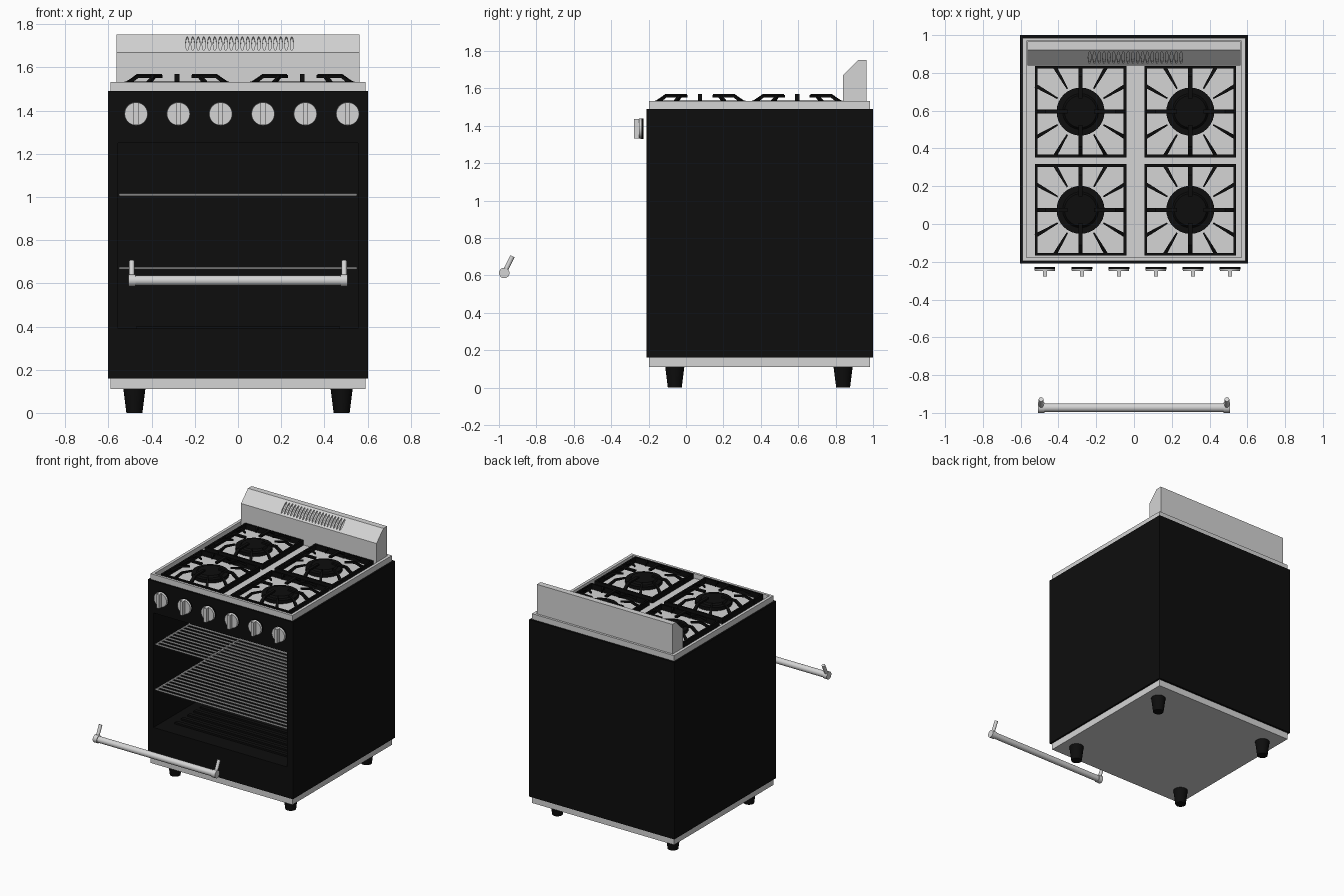
import bpy, bmesh, math
from mathutils import Vector, Matrix

if "Cube" in bpy.data.objects:
    bpy.data.objects.remove(bpy.data.objects["Cube"])


def material(name, c):
    m = bpy.data.materials.new(name)
    m.diffuse_color = (c, c, c, 1)
    m.use_nodes = True
    m.node_tree.nodes["Principled BSDF"].inputs["Base Color"].default_value = m.diffuse_color
    return m


BLACK = material("black enamel", 0.004)
STEEL = material("light steel", 0.66)


def finish(bm, name, mat, smooth=False):
    bmesh.ops.recalc_face_normals(bm, faces=bm.faces)
    me = bpy.data.meshes.new(name)
    bm.to_mesh(me)
    bm.free()
    ob = bpy.data.objects.new(name, me)
    bpy.context.collection.objects.link(ob)
    me.materials.append(mat)
    if smooth:
        bpy.ops.object.select_all(action='DESELECT')
        ob.select_set(True)
        bpy.context.view_layer.objects.active = ob
        bpy.ops.object.shade_smooth_by_angle(angle=math.radians(35))
    return ob


def add_box(bm, x0, x1, y0, y1, z0, z1):
    m = Matrix.Translation(((x0 + x1) / 2, (y0 + y1) / 2, (z0 + z1) / 2))
    m = m @ Matrix.Diagonal((x1 - x0, y1 - y0, z1 - z0, 1))
    bmesh.ops.create_cube(bm, size=1, matrix=m)


def add_rod(bm, a, b, r1, r2=None, seg=24, squash=1):
    """Cylinder or cone from a to b."""
    a, b = Vector(a), Vector(b)
    d = b - a
    m = Matrix.Translation((a + b) / 2) @ d.to_track_quat('Z', 'Y').to_matrix().to_4x4()
    m = m @ Matrix.Diagonal((squash, 1, 1, 1))
    bmesh.ops.create_cone(bm, cap_ends=True, segments=seg, radius1=r1,
                          radius2=r1 if r2 is None else r2, depth=d.length, matrix=m)


def box(name, mat, *dims):
    bm = bmesh.new()
    add_box(bm, *dims)
    return finish(bm, name, mat)


def prism(bm, profile, matrix, w0, w1):
    """Extrude an (r, z, width factor) outline sideways between two widths."""
    rings = [[bm.verts.new(matrix @ Vector((r, s * (w0 + (w1 - w0) * t), z)))
              for r, z, t in profile] for s in (-1, 1)]
    bm.faces.new(rings[0])
    bm.faces.new(rings[1][::-1])
    n = len(profile)
    for i in range(n):
        j = (i + 1) % n
        bm.faces.new((rings[0][i], rings[1][i], rings[1][j], rings[0][j]))


def cut(ob, cutter):
    mod = ob.modifiers.new("cut", 'BOOLEAN')
    mod.operation = 'DIFFERENCE'
    mod.solver = 'EXACT'
    mod.object = cutter
    bpy.ops.object.select_all(action='DESELECT')
    bpy.context.view_layer.objects.active = ob
    ob.select_set(True)
    bpy.ops.object.modifier_apply(modifier=mod.name)
    bpy.data.objects.remove(cutter)


# Cabinet with open oven cavity
body = box("oven_body", BLACK, -0.603, 0.603, -0.21, 1.0, 0.16, 1.49)
cut(body, box("cavity_cutter", BLACK, -0.555, 0.555, -0.4, 0.93, 0.39, 1.25))

# Base plate and tapered feet
box("base_plate", STEEL, -0.59, 0.59, -0.197, 0.985, 0.11, 0.16)
bm = bmesh.new()
for x in (-0.48, 0.48):
    for y in (-0.06, 0.84):
        add_rod(bm, (x, y, 0), (x, y, 0.11), 0.037, 0.051)
finish(bm, "feet", BLACK, True)

# Cooktop tray with raised rim
top = box("cooktop_tray", STEEL, -0.59, 0.59, -0.197, 0.985, 1.49, 1.532)
cut(top, box("tray_cutter", STEEL, -0.568, 0.568, -0.178, 0.968, 1.497, 1.6))

# Sloped back panel with a row of vent slots
bm = bmesh.new()
prof = [(0.84, 1.497), (0.84, 1.67), (0.922, 1.752), (0.966, 1.752), (0.966, 1.497)]
prism(bm, [(y, z, 0) for y, z in prof], Matrix.Rotation(math.pi / 2, 4, 'Z'), 0.563, 0.563)
panel = finish(bm, "back_panel", STEEL)
bm = bmesh.new()
mid, nrm = Vector((0, 0.881, 1.711)), Vector((0, -1, 1)).normalized()
slant = Matrix.Translation(mid) @ Matrix.Rotation(math.pi / 4, 4, 'X')
for i in range(20):
    m = slant @ Matrix.Translation((-0.235 + i * 0.0255, 0, 0)) @ Matrix.Diagonal((0.0075, 0.045, 1, 1))
    bmesh.ops.create_cone(bm, cap_ends=True, segments=16, radius1=1, radius2=1, depth=0.02, matrix=m)
cut(panel, finish(bm, "vent_cutter", STEEL))

# Burners and grates
finger = [(0.24, 1.53, 0), (0.185, 1.57, 0.3), (0.07, 1.57, 1),
          (0.07, 1.557, 1), (0.18, 1.557, 0.3), (0.24, 1.51, 0)]
short = [(0.275, 1.53, 0), (0.215, 1.565, 0.4), (0.14, 1.565, 1),
         (0.14, 1.552, 1), (0.21, 1.552, 0.4), (0.275, 1.51, 0)]
for cx, side in ((-0.283, "left"), (0.298, "right")):
    for cy, row in ((0.075, "front"), (0.595, "rear")):
        bm = bmesh.new()
        add_rod(bm, (cx, cy, 1.497), (cx, cy, 1.522), 0.127, seg=32)
        add_rod(bm, (cx, cy, 1.522), (cx, cy, 1.535), 0.095, 0.085, seg=32)
        finish(bm, f"{row}_{side}_burner", BLACK, True)
        bm = bmesh.new()
        h, w = 0.242, 0.014
        for s in (-1, 1):
            a, b = sorted((s * h, s * (h - w)))
            add_box(bm, cx + a, cx + b, cy - h, cy + h, 1.497, 1.536)
            add_box(bm, cx - h + w, cx + h - w, cy + a, cy + b, 1.497, 1.536)
        for k in range(12):
            m = Matrix.Translation((cx, cy, 0)) @ Matrix.Rotation(k * math.pi / 6, 4, 'Z')
            if k % 3 == 0:
                prism(bm, finger, m, 0.011, 0.011)
            else:
                prism(bm, short, m, 0.010, 0.004)
        finish(bm, f"{row}_{side}_grate", BLACK)

# Control knobs: dark collar, steel dial and vertical grip
for i in range(6):
    x, z = -0.472 + i * 0.196, 1.385
    bm = bmesh.new()
    add_rod(bm, (x, -0.227, z), (x, -0.238, z), 0.055, seg=32)
    finish(bm, f"knob_collar_{i + 1}", BLACK, True)
    bm = bmesh.new()
    add_rod(bm, (x, -0.238, z), (x, -0.25, z), 0.055, 0.053, seg=32)
    add_box(bm, x - 0.011, x + 0.011, -0.278, -0.249, z - 0.052, z + 0.052)
    finish(bm, f"knob_dial_{i + 1}", STEEL, True)

# Wire racks
for name, z in (("lower_rack", 0.67), ("upper_rack", 1.01)):
    bm = bmesh.new()
    for i in range(26):
        y = -0.19 + i * 0.043
        add_rod(bm, (-0.55, y, z), (0.55, y, z), 0.0065, seg=8)
    for x in (-0.545, 0.545):
        add_rod(bm, (x, -0.19, z), (x, 0.885, z), 0.0065, seg=8)
    finish(bm, name, STEEL, True)

# Ribs on the oven floor
bm = bmesh.new()
for i in range(12):
    y = -0.08 + i * 0.075
    add_box(bm, -0.47, 0.47, y, y + 0.03, 0.385, 0.402)
finish(bm, "oven_floor_ribs", BLACK)

# Handle of the lowered door
bm = bmesh.new()
hy, hz = -0.972, 0.613
add_rod(bm, (-0.5, hy, hz), (0.5, hy, hz), 0.023)
for s in (-1, 1):
    add_rod(bm, (s * 0.475, hy, hz), (s * 0.508, hy, hz), 0.028)
    add_rod(bm, (s * 0.492, hy, hz), (s * 0.492, -0.928, 0.703), 0.0125, seg=16)
finish(bm, "door_handle", STEEL, True)
